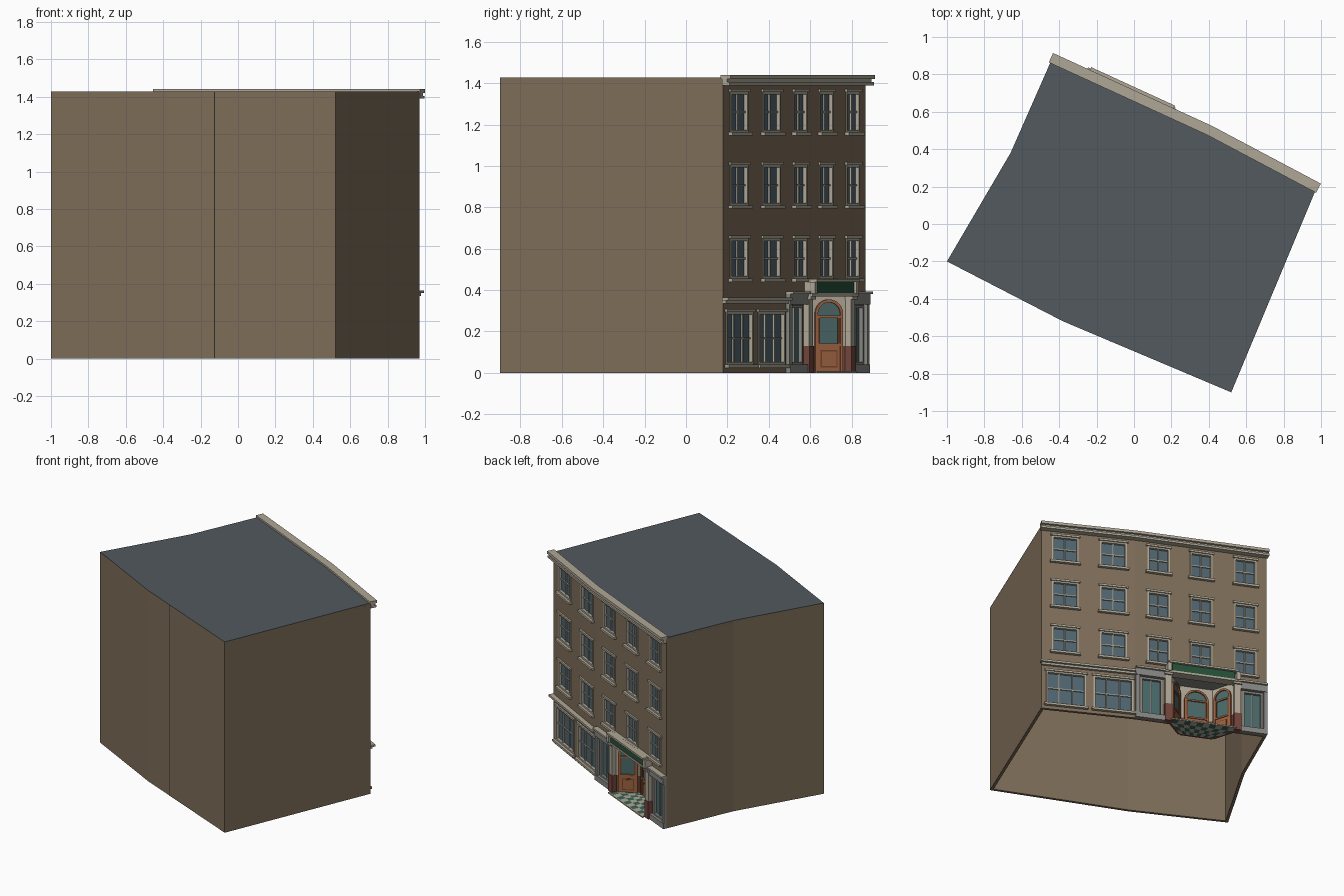
import bpy, bmesh, math
from mathutils import Vector

if "Cube" in bpy.data.objects:
    bpy.data.objects.remove(bpy.data.objects["Cube"])

COL = {"brick": (.21, .155, .10), "stone": (.43, .39, .31), "roof": (.085, .10, .11),
       "glass": (.08, .13, .16), "teal": (.07, .14, .14), "wood": (.33, .12, .05),
       "granite": (.17, .06, .045), "green": (.02, .08, .04), "dark": (.03, .025, .02),
       "grey": (.24, .24, .23), "darkwood": (.16, .055, .025), "tile": (.04, .12, .09)}
MAT = {}
for k, c in COL.items():
    MAT[k] = bpy.data.materials.new(k)
    MAT[k].diffuse_color = (*c, 1)
parts = {}


def part(name, mat):
    if name not in parts:
        parts[name] = (bmesh.new(), mat)
    return parts[name][0]


class Seg:
    """Wall line: s runs along it, n points out of the building."""
    def __init__(self, p, q):
        self.p, self.q = Vector(p), Vector(q)
        self.len = (self.q - self.p).length
        self.d = (self.q - self.p).normalized()
        self.n = Vector((self.d.y, -self.d.x))

    def at(self, s, n=0):
        return self.p + self.d * s + self.n * n


def prism(bm, pts, z0, z1):
    lo = [bm.verts.new((p.x, p.y, z0)) for p in pts]
    hi = [bm.verts.new((p.x, p.y, z1)) for p in pts]
    bm.faces.new(lo[::-1])
    bm.faces.new(hi)
    for i in range(len(pts)):
        j = (i + 1) % len(pts)
        bm.faces.new((lo[i], lo[j], hi[j], hi[i]))


def box(name, mat, g, s0, s1, n0, n1, z0, z1):
    prism(part(name, mat), [g.at(s0, n0), g.at(s0, n1), g.at(s1, n1), g.at(s1, n0)], z0, z1)


def wall(name, g, z0, z1, holes):
    bm = part(name, "brick")
    S = sorted({0, g.len, *[h[0] for h in holes], *[h[1] for h in holes]})
    Z = sorted({z0, z1, *[h[2] for h in holes], *[h[3] for h in holes]})
    grid = [[bm.verts.new((*g.at(s), z)) for z in Z] for s in S]
    for i in range(len(S) - 1):
        for j in range(len(Z) - 1):
            s, z = (S[i] + S[i + 1]) / 2, (Z[j] + Z[j + 1]) / 2
            if not any(h[0] < s < h[1] and h[2] < z < h[3] for h in holes):
                bm.faces.new((grid[i][j], grid[i + 1][j], grid[i + 1][j + 1], grid[i][j + 1]))
    bmesh.ops.delete(bm, geom=[v for v in bm.verts if not v.link_faces], context='VERTS')


def window(kind, g, s0, s1, z0, z1, cols, rows, glass="glass", trim="stone", trims=True):
    f, bar = .012, .008
    box(kind + "_glass", glass, g, s0, s1, -.019, -.015, z0, z1)
    for a, b in ((s0, s0 + f), (s1 - f, s1)):
        box(kind + "_frames", trim, g, a, b, -.016, .004, z0, z1)
    for a, b in ((z0, z0 + f), (z1 - f, z1)):
        box(kind + "_frames", trim, g, s0 + f, s1 - f, -.016, .004, a, b)
    for i in range(1, cols):
        s = s0 + (s1 - s0) * i / cols
        box(kind + "_bars", trim, g, s - bar / 2, s + bar / 2, -.016, -.006, z0 + f, z1 - f)
    for i in range(1, rows):
        z = z0 + (z1 - z0) * i / rows
        box(kind + "_bars", trim, g, s0 + f, s1 - f, -.016, -.007, z - bar / 2, z + bar / 2)
    if trims:
        box(kind + "_sills", "stone", g, s0 - .014, s1 + .014, -.01, .022, z0 - .016, z0)
        box(kind + "_lintels", "stone", g, s0 - .01, s1 + .01, -.01, .012, z1, z1 + .014)


TOP = 1.425
A, B, C = (.97, .178), (.395, .483), (-.445, .868)
REST = [C, (-.66, .38), (-1, -.2), (-.38, -.52), (.52, -.9), A]
east, west = Seg(A, B), Seg(B, C)

# plain side and rear walls, roof, wall seam
bm = part("plain_walls", "brick")
cols = [(bm.verts.new((*p, 0)), bm.verts.new((*p, TOP))) for p in REST]
for a, b in zip(cols, cols[1:]):
    bm.faces.new((a[0], b[0], b[1], a[1]))
prism(part("roof", "roof"), [Vector(p) for p in REST] + [Vector(B)], TOP - .015, TOP + .002)
box("wall_seam", "dark", Seg(REST[3], REST[4]), .274, .280, -.002, .002, 0, TOP)

# facade walls with window openings
layout = ((east, (.166, .50), .092), (west, (.165, .465, .775), .078))
for g, centres, hw in layout:
    upper = [(c - hw, c + hw, z, z + .195) for c in centres for z in (.455, .81, 1.163)]
    for h in upper:
        window("sash", g, *h, 2, 2)
    if g is east:
        shop = [(c - .138, c + .138, .04, .295) for c in (.172, .50)]
        for h in shop:
            window("shop", g, *h, 3, 2)
        wall("facade_east", g, 0, TOP, upper + shop)
    else:
        side = [(.04, .19, .04, .325), (.755, .895, .04, .325)]
        for h in side:
            window("shopfront", g, *h, 2, 1, "teal", "grey", False)
        wall("facade_west", g, 0, TOP, upper + side + [(.25, .69, 0, .38)])


# cornice mitred round the bend, string course over the shop
def band(name, n0, n1, z0, z1):
    mn = (east.n + west.n).normalized()
    m0, m1 = Vector(B) + mn * n0, Vector(B) + mn * n1
    bm = part(name, "stone")
    prism(bm, [east.at(-.008, n0), east.at(-.008, n1), m1, m0], z0, z1)
    e = west.len + .008
    prism(bm, [m0, m1, west.at(e, n1), west.at(e, n0)], z0, z1)


band("cornice_top", -.008, .047, 1.42, 1.44)
band("cornice_core", 0, .028, 1.403, 1.42)
band("cornice_lower", 0, .042, 1.39, 1.405)
box("string_course", "stone", east, -.008, east.len, 0, .035, .35, .365)
box("string_course", "stone", east, 0, east.len, 0, .018, .335, .35)

# shopfront pilasters, fascia and stall risers beside the porch
for a, b in ((0, .03), (.90, west.len)):
    box("pilasters", "grey", west, a, b, 0, .02, 0, .33)
for a, b in ((0, .205), (.735, west.len)):
    box("shop_fascia", "grey", west, a, b, 0, .025, .33, .38)
    box("fascia_cap", "stone", west, a, b, 0, .04, .38, .393)
    box("stall_riser", "grey", west, a, b, 0, .024, 0, .04)

# porch piers with granite bases, sign board and canopy
for a, b in ((.205, .25), (.69, .735)):
    box("porch_piers", "stone", west, a, b, -.02, .03, .13, .385)
    box("pier_bases", "granite", west, a - .003, b + .003, -.02, .034, 0, .13)
    box("pier_caps", "stone", west, a - .006, b + .006, 0, .042, .355, .37)
    box("sign_brackets", "stone", west, a + .01, b - .005, 0, .055, .38, .44)
box("sign_moulding", "stone", west, .205, .735, -.02, .048, .37, .385)
box("sign_board", "green", west, .25, .69, -.02, .045, .385, .44)
box("porch_canopy", "stone", west, .222, .715, 0, .063, .44, .454)

# recessed porch: splayed walls, each with an arched glazed panel
corners = [(.25, 0), (.35, -.13), (.58, -.13), (.69, 0)]
pts = [west.at(*c) for c in corners]


def arch(w, z0, zs):
    return [(-w, z0)] + [(-w * math.cos(math.pi * i / 16), zs + w * math.sin(math.pi * i / 16))
                         for i in range(17)] + [(w, z0)]


def arch_panel(g, w, top):
    mid, zs = g.len / 2, top - w
    box("porch_walls", "stone", g, 0, g.len, -.015, 0, .13, .385)
    box("porch_plinth", "granite", g, 0, g.len, -.015, .002, 0, .13)
    P = lambda bm, q, n: bm.verts.new((*g.at(mid + q[0], n), q[1]))
    bm = part("arch_frames", "wood")
    o, i = arch(w, .005, zs), arch(w - .014, .005, zs)
    ring = [[P(bm, a, .001), P(bm, a, .014), P(bm, b, .014), P(bm, b, .001)] for a, b in zip(o, i)]
    for r, t in zip(ring, ring[1:]):
        for k in range(4):
            bm.faces.new((r[k], r[(k + 1) % 4], t[(k + 1) % 4], t[k]))
    bm = part("arch_glass", "teal")
    bm.faces.new([P(bm, q, .005) for q in arch(w - .012, .13, zs)])
    w -= .012
    box("door_panels", "wood", g, mid - w, mid + w, 0, .008, .005, .135)
    box("door_insets", "darkwood", g, mid - w + .015, mid + w - .015, 0, .011, .025, .11)
    box("door_insets_raised", "wood", g, mid - w + .022, mid + w - .022, 0, .013, .032, .103)
    for z in (.13, .265):
        box("arch_rails", "wood", g, mid - w, mid + w, .001, .014, z, z + .012)
    for e in (-1, 1):
        s = mid + e * (w - .008)
        box("arch_stiles", "darkwood", g, s - .005, s + .005, .001, .012, .14, .265)


for k, w in enumerate((.068, .085, .07)):
    arch_panel(Seg(pts[k], pts[k + 1]), w, .355)
prism(part("porch_ceiling", "grey"), pts, .378, .384)

# chequered porch floor and front step
rows = [(-.13, .35, .58), (-.087, .317, .617), (-.043, .283, .653), (0, .25, .69), (.048, .25, .69)]
for r, (a, b) in enumerate(zip(rows, rows[1:])):
    for c in range(10):
        bm = part(*(("floor_tiles_dark", "tile") if (r + c) % 2 else ("floor_tiles_light", "stone")))
        q = [west.at(t[1] + (t[2] - t[1]) * f / 10, t[0])
             for t, f in ((a, c), (b, c), (b, c + 1), (a, c + 1))]
        prism(bm, q, 0, .008)
box("step_edge", "stone", west, .24, .70, .048, .056, 0, .009)

# turn every part into an object
for name, (bm, mat) in parts.items():
    thin = name in ("plain_walls", "facade_east", "facade_west")
    if not thin:
        bmesh.ops.recalc_face_normals(bm, faces=bm.faces)
    me = bpy.data.meshes.new(name)
    bm.to_mesh(me)
    bm.free()
    me.materials.append(MAT[mat])
    ob = bpy.data.objects.new(name, me)
    bpy.context.collection.objects.link(ob)
    if thin:
        m = ob.modifiers.new("thickness", 'SOLIDIFY')
        m.thickness, m.offset, m.use_even_offset = .02, -1, True

for m in bpy.data.materials:
    if m.users and not m.is_grease_pencil:
        m.use_nodes = True
        m.node_tree.nodes["Principled BSDF"].inputs["Base Color"].default_value = m.diffuse_color
